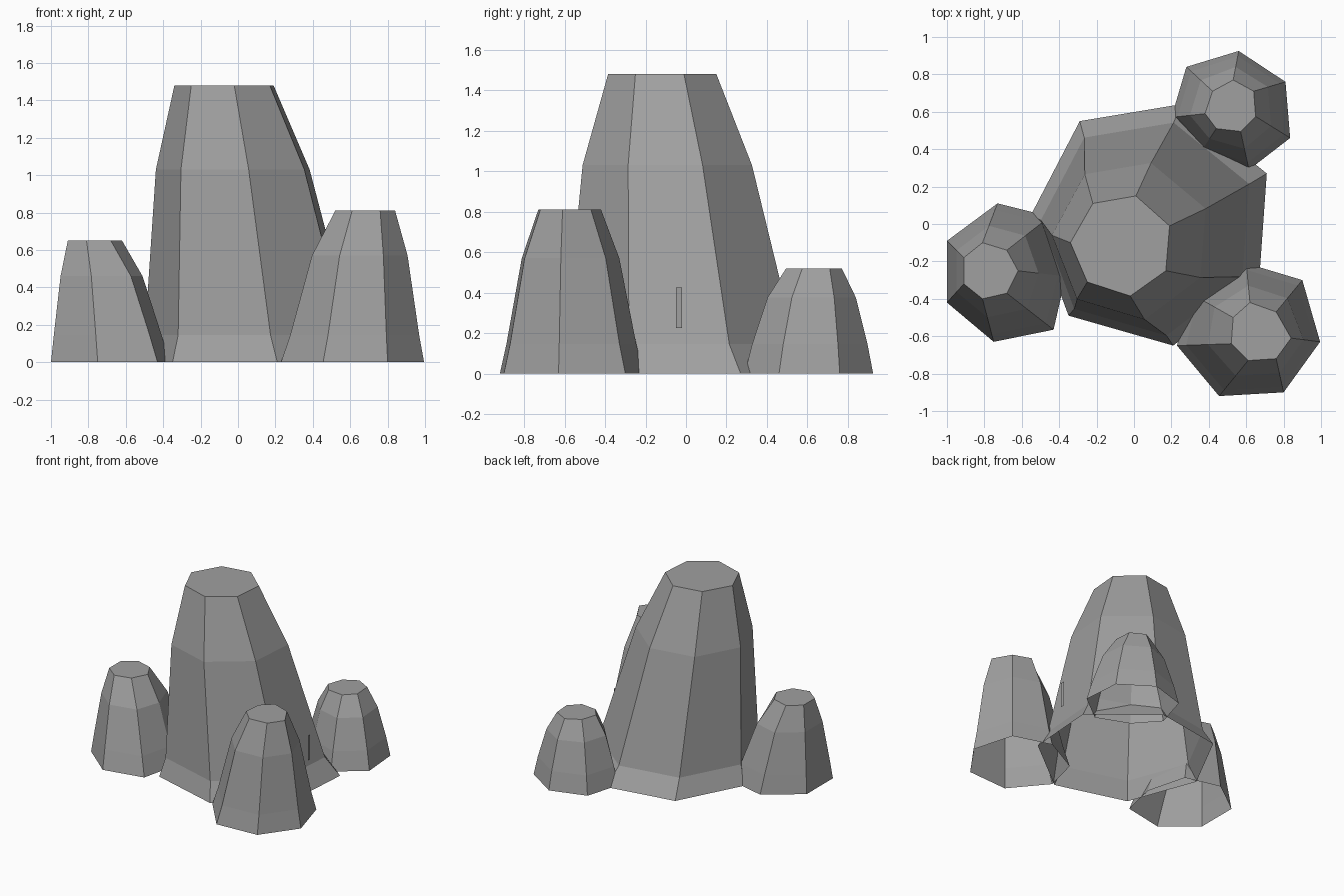
import bpy
import bmesh

stone = bpy.data.materials.new("grey stone")
stone.diffuse_color = (0.35, 0.35, 0.35, 1)


def add_object(name, bm):
    mesh = bpy.data.meshes.new(name)
    bm.to_mesh(mesh)
    bm.free()
    mesh.materials.append(stone)
    obj = bpy.data.objects.new(name, mesh)
    bpy.context.collection.objects.link(obj)


def rock(name, base, top, rings):
    """Loft from base outline to top outline (both clockwise), open underneath.
    rings: (z, blend from base to top, x shift, y shift)."""
    bm = bmesh.new()
    loops = []
    for z, t, sx, sy in rings:
        loops.append([bm.verts.new((a[0] + (b[0] - a[0]) * t + sx,
                                    a[1] + (b[1] - a[1]) * t + sy, z))
                      for a, b in zip(base, top)])
    n = len(base)
    for lo, hi in zip(loops, loops[1:]):
        for i in range(n):
            j = (i + 1) % n
            bm.faces.new((lo[j], lo[i], hi[i], hi[j]))
    bm.faces.new(loops[-1][::-1])
    add_object(name, bm)


# Tall central rock
rock("central_rock",
     [(0.25, 0.64), (0.71, 0.27), (0.67, -0.29), (0.21, -0.65),
      (-0.35, -0.49), (-0.55, 0.05), (-0.29, 0.55)],
     [(0.01, 0.15), (0.19, -0.01), (0.17, -0.25), (-0.02, -0.385),
      (-0.25, -0.31), (-0.34, -0.10), (-0.22, 0.11)],
     [(0, 0, 0, 0), (0.145, 0.2, 0.01, 0), (1.03, 0.6, -0.015, -0.02), (1.48, 1, 0, 0)])

# Small rock on the left
rock("left_rock",
     [(-0.73, 0.11), (-0.45, 0.04), (-0.365, -0.28), (-0.43, -0.565),
      (-0.75, -0.63), (-1.0, -0.42), (-1.0, -0.09)],
     [(-0.81, -0.10), (-0.68, -0.14), (-0.62, -0.25), (-0.68, -0.37),
      (-0.81, -0.40), (-0.91, -0.32), (-0.91, -0.18)],
     [(0, 0, 0, 0), (0.145, 0.17, 0, 0), (0.46, 0.57, 0, 0), (0.65, 1, 0, 0)])

# Small rock at the front right
rock("front_right_rock",
     [(0.60, -0.21), (0.90, -0.30), (0.995, -0.63), (0.80, -0.90),
      (0.455, -0.92), (0.23, -0.65), (0.30, -0.37)],
     [(0.62, -0.42), (0.76, -0.47), (0.84, -0.61), (0.76, -0.72),
      (0.61, -0.73), (0.52, -0.64), (0.53, -0.50)],
     [(0, 0, 0, 0), (0.145, 0.17, 0, 0), (0.57, 0.57, 0, 0), (0.81, 1, 0, 0)])

# Small rock at the back right
rock("back_right_rock",
     [(0.28, 0.84), (0.56, 0.925), (0.81, 0.76), (0.835, 0.46),
      (0.615, 0.29), (0.36, 0.39), (0.20, 0.57)],
     [(0.42, 0.71), (0.53, 0.77), (0.64, 0.71), (0.65, 0.575),
      (0.57, 0.495), (0.44, 0.51), (0.38, 0.59)],
     [(0, 0, 0, 0), (0.145, 0.18, 0, 0), (0.375, 0.55, 0, 0), (0.52, 1, 0, 0)])

# Thin upright sliver beside the right face
bm = bmesh.new()
bm.faces.new([bm.verts.new((0.65, y, z)) for y, z in
              ((-0.05, 0.225), (-0.02, 0.225), (-0.02, 0.425), (-0.05, 0.425))])
add_object("stone_sliver", bm)
